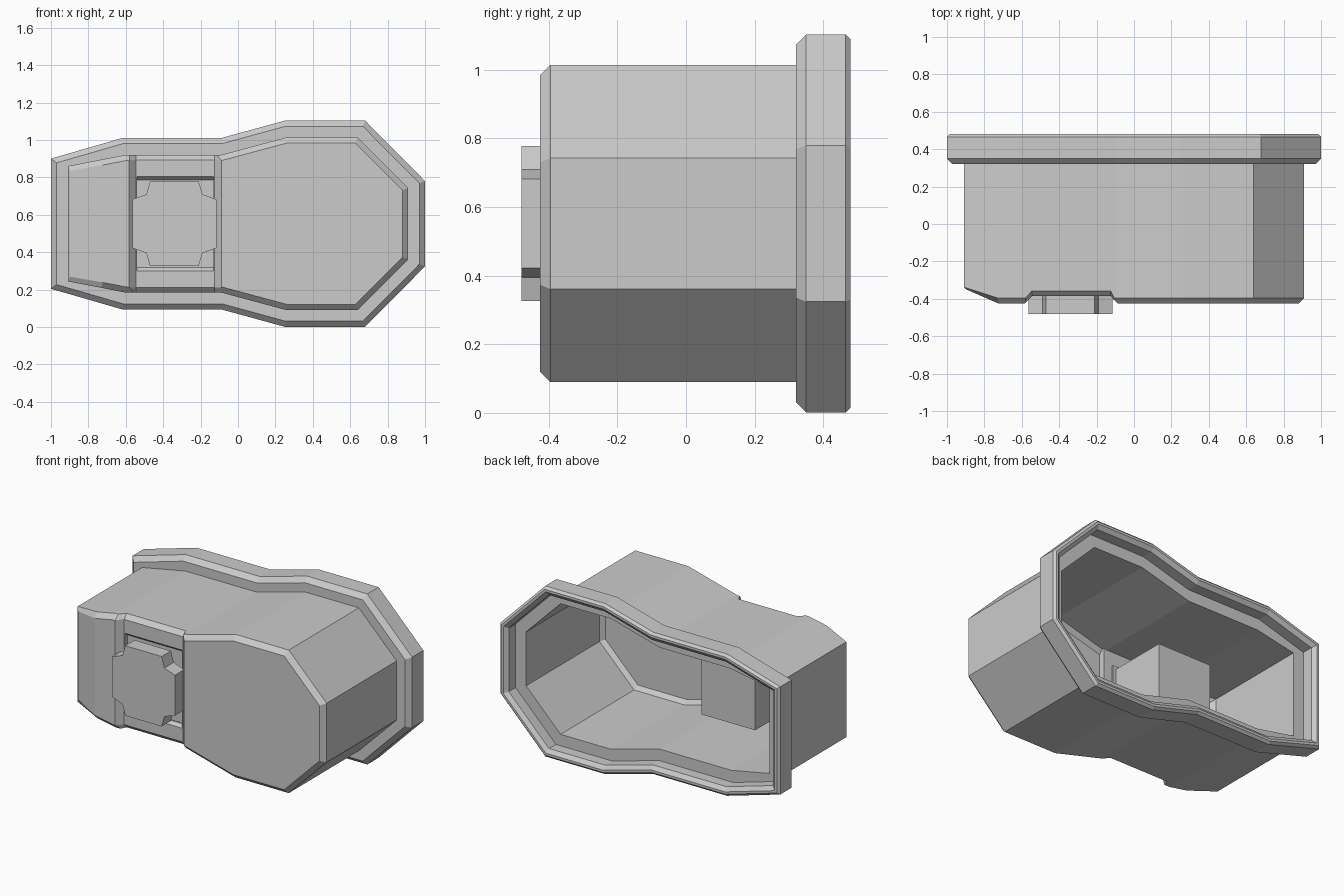
import bpy, bmesh

if "Cube" in bpy.data.objects:
    bpy.data.objects.remove(bpy.data.objects["Cube"])

MID = 0.552  # height of the horizontal symmetry line


def make(name, rings, caps=None):
    """Loft equal-length rings of 3D points and close both ends."""
    bm = bmesh.new()
    vs = [[bm.verts.new(p) for p in r] for r in rings]
    n = len(rings[0])
    for a, b in zip(vs, vs[1:]):
        for i in range(n):
            j = (i + 1) % n
            bm.faces.new((a[i], a[j], b[j], b[i]))
    for end in (vs[0], vs[-1]):
        for idx in caps or [range(n)]:
            bm.faces.new([end[i] for i in idx])
    bmesh.ops.recalc_face_normals(bm, faces=bm.faces)
    me = bpy.data.meshes.new(name)
    bm.to_mesh(me)
    bm.free()
    ob = bpy.data.objects.new(name, me)
    bpy.context.collection.objects.link(ob)
    return ob


def rect(x0, x1, z0, z1):
    return [(x0, z0), (x1, z0), (x1, z1), (x0, z1)]


def boolean(ob, other, op):
    m = ob.modifiers.new(op, 'BOOLEAN')
    m.operation, m.object, m.solver = op, other, 'EXACT'
    bpy.context.view_layer.objects.active = ob
    bpy.ops.object.modifier_apply(modifier=m.name)
    bpy.data.objects.remove(other)


def outline(top):
    return top + [(x, 2 * MID - z) for x, z in reversed(top)]


def inset(pts, d):
    """Mitred inward offset of a clockwise outline."""
    def normal(a, b):
        dx, dz = b[0] - a[0], b[1] - a[1]
        l = (dx * dx + dz * dz) ** 0.5
        return dz / l, -dx / l
    out, n = [], len(pts)
    for i, p in enumerate(pts):
        a, b = normal(pts[i - 1], p), normal(p, pts[(i + 1) % n])
        k = d / (1 + a[0] * b[0] + a[1] * b[1])
        out.append((p[0] + k * (a[0] + b[0]), p[1] + k * (a[1] + b[1])))
    return out


def ring(pts, y, bend=0):
    """Ring at depth y; bent rings slope back at the left end."""
    return [(x, y + max(0, -0.73 - x) * bend, z) for x, z in pts]


flange = outline([(-1, .90), (-.73, .978), (-.62, 1.01), (-.09, 1.01), (.25, 1.103), (.68, 1.103), (1, .78)])
body = outline([(-.91, .86), (-.73, .895), (-.60, .92), (-.09, .92), (.26, 1.014), (.64, 1.014), (.91, .743)])
inner = inset(body, 0.04)
recess = inset(flange, 0.055)
front = [(-.898 if x < -.8 else x, z) for x, z in inset(body, 0.03)]

# Housing: chamfered front, body, flange, stepped rim and cavity in one loft
housing = make("housing", [
    ring(front, -0.425, .45),
    ring(body, -0.395, .32),
    ring(body, 0.32),
    ring(inset(flange, 0.03), 0.32),
    ring(flange, 0.35),
    ring(flange, 0.465),
    ring(inset(flange, 0.015), 0.48),
    ring(inset(flange, 0.03), 0.48),
    ring(recess, 0.46),
    ring(recess, 0.39),
    ring(inner, 0.39),
    ring(inner, -0.36, .4),
    ring(inset(inner, 0.025), -0.385, .4),
], caps=[(0, 1, 12, 13), range(1, 13)])

# Thickened wall behind the button trough
liner = rect(-.61, -.065, .20, .905)
boolean(housing, make("trough_liner", [ring(liner, -.40), ring(liner, -.345)]), 'UNION')

# Vertical trough with sloped sides and chamfered ends
trough = make("trough_cutter", [
    [(-.63, -.475, MID + z), (-.545, f, MID + z), (-.125, f, MID + z), (-.04, -.475, MID + z)]
    for z, f in ((-.425, -.30), (-.34, -.385), (.34, -.385), (.425, -.30))])
boolean(housing, trough, 'DIFFERENCE')

# Chamfered window through the trough floor
wide = rect(-.54, -.13, MID - .265, MID + .265)
narrow = rect(-.54, -.13, MID - .235, MID + .235)
window = make("window_cutter", [ring(wide, -.40), ring(narrow, -.365), ring(narrow, -.30)])
boolean(housing, window, 'DIFFERENCE')

# Button face with notched corners
corner = [(.225, .13), (.15, .157), (.13, .226)]
q = corner + [(-x, z) for x, z in reversed(corner)]
q += [(-x, -z) for x, z in q]
q = [(x - .34, z + MID) for x, z in q]
make("button_face", [ring(q, -0.48), ring(q, -0.385)])

# Button stem: fills the window and reaches into the cavity
stem = rect(-.53, -.145, .335, .77)
collar = rect(-.545, -.125, MID - .238, MID + .238)
make("button_stem", [ring(collar, -.355), ring(collar, -.335), ring(stem, -.335), ring(stem, .05)])
